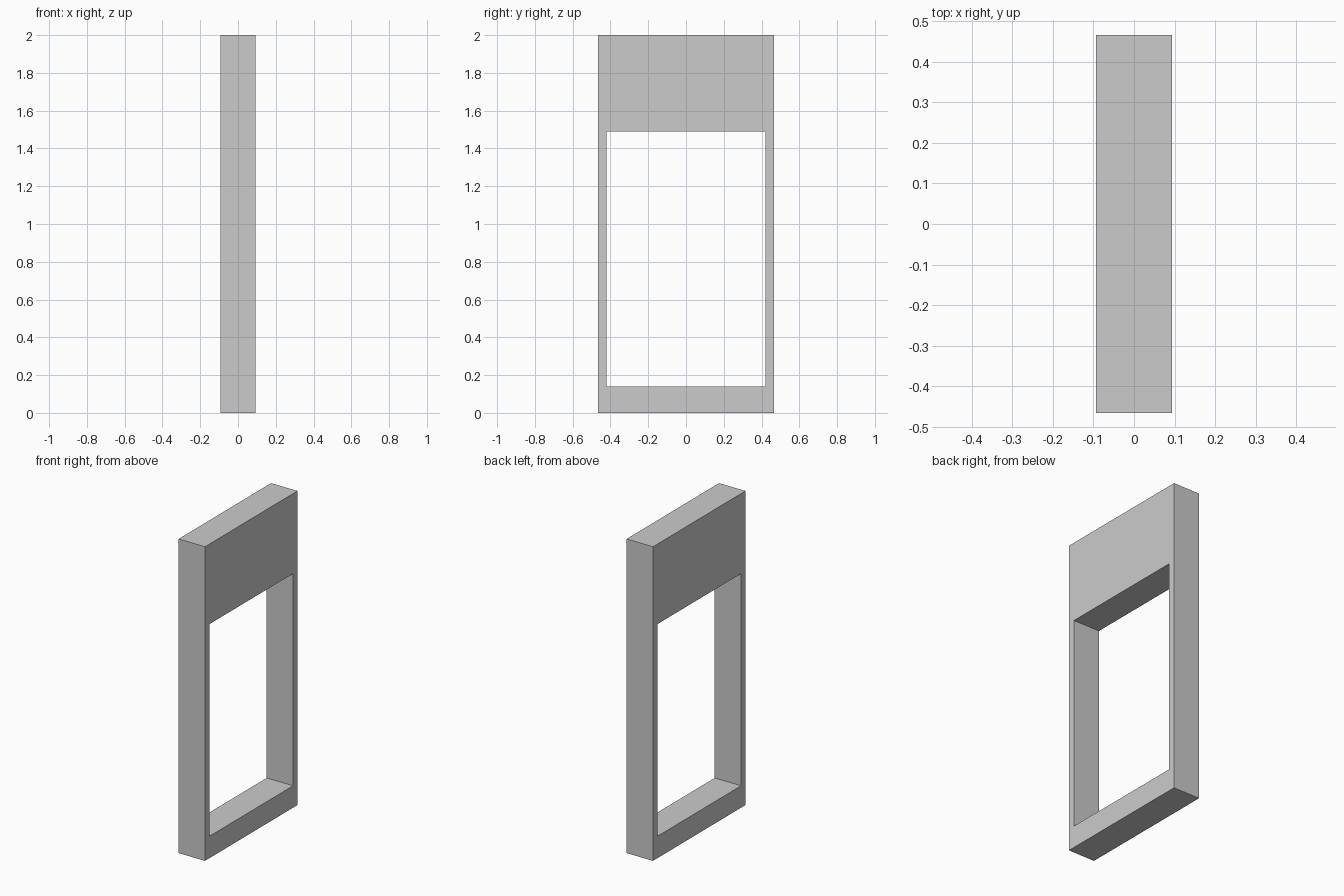
import bpy, bmesh

if "Cube" in bpy.data.objects:
    bpy.data.objects.remove(bpy.data.objects["Cube"])

HALF_DEPTH = 0.093


def rect(bm, half_width, z0, z1):
    """Rectangular loop of vertices on the rear face plane."""
    return [bm.verts.new((-HALF_DEPTH, y, z)) for y, z in
            ((-half_width, z0), (half_width, z0), (half_width, z1), (-half_width, z1))]


bm = bmesh.new()

# Frame profile: outer outline around an off-centre opening
outer = rect(bm, 0.465, 0.0, 2.0)
inner = rect(bm, 0.421, 0.14, 1.49)
for i in range(4):
    j = (i + 1) % 4
    bm.faces.new((outer[i], outer[j], inner[j], inner[i]))

# Give the profile its thickness
result = bmesh.ops.extrude_face_region(bm, geom=bm.faces[:], use_keep_orig=True)
new_verts = [g for g in result["geom"] if isinstance(g, bmesh.types.BMVert)]
bmesh.ops.translate(bm, verts=new_verts, vec=(2 * HALF_DEPTH, 0, 0))
bmesh.ops.recalc_face_normals(bm, faces=bm.faces[:])

mesh = bpy.data.meshes.new("panel_frame")
bm.to_mesh(mesh)
bm.free()
bpy.context.collection.objects.link(bpy.data.objects.new("panel_frame", mesh))
